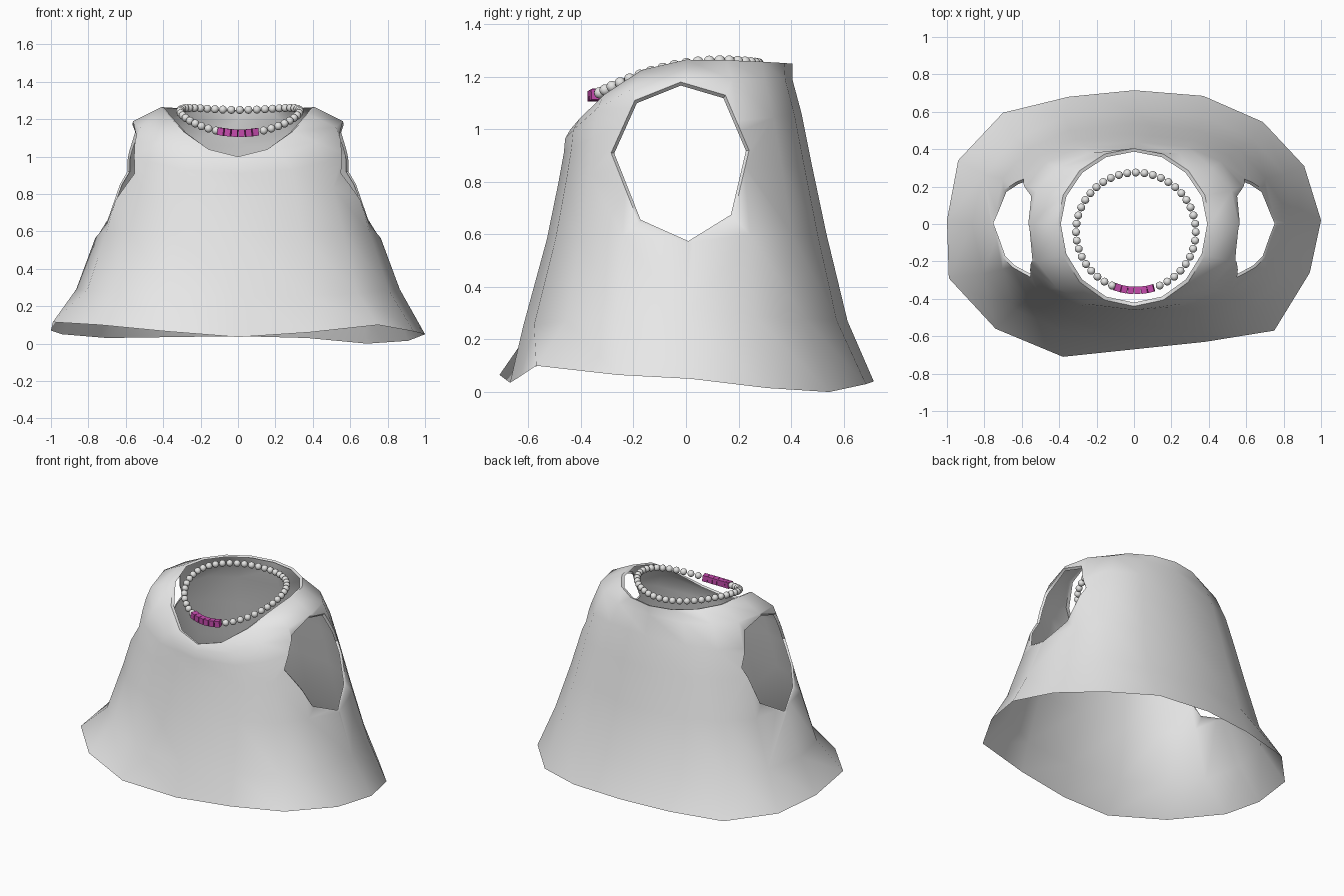
import bpy, bmesh, math
from mathutils import Vector, Matrix

if "Cube" in bpy.data.objects:
    bpy.data.objects.remove(bpy.data.objects["Cube"])

def material(name, rgb):
    m = bpy.data.materials.new(name)
    m.diffuse_color = (*rgb, 1)
    m.use_nodes = True
    m.node_tree.nodes["Principled BSDF"].inputs["Base Color"].default_value = m.diffuse_color
    return m

cloth = material("light_grey_cloth", (0.8, 0.8, 0.8))
pearl = material("pearl_grey", (0.78, 0.78, 0.77))
pink = material("magenta", (0.56, 0.07, 0.42))

def make_object(name, bm, mat):
    me = bpy.data.meshes.new(name)
    bm.to_mesh(me)
    bm.free()
    ob = bpy.data.objects.new(name, me)
    bpy.context.collection.objects.link(ob)
    me.materials.append(mat)
    return ob

def activate(ob):
    bpy.ops.object.select_all(action='DESELECT')
    ob.select_set(True)
    bpy.context.view_layer.objects.active = ob

def smooth(ob, angle):
    activate(ob)
    bpy.ops.object.shade_smooth_by_angle(angle=math.radians(angle))

# ---- garment body: 16-column loft from neckline down to an uneven hem
N = 16
def ring(a, yf, yb, zs, zf, zb, p):
    pts = []
    for k in range(N):
        t = 2 * math.pi * k / N
        c, s = math.cos(t), math.sin(t)
        x = math.copysign(abs(c) ** p, c) * a
        y = abs(s) ** p * (yb if s > 0 else -yf)
        z = zs + ((zb if s > 0 else zf) - zs) * s * s
        pts.append((x, y, z))
    return pts

# half width, front depth, back depth, z at side / front / back, squareness
rings = [ring(*r) for r in [
    (0.41, 0.44, 0.405, 1.265, 1.00, 1.25, 1.0),    # neckline
    (0.56, 0.46, 0.405, 1.19, 0.965, 1.19, 0.87),   # shoulder
    (0.615, 0.465, 0.44, 1.03, 0.91, 1.06, 0.8),    # upper chest
    (0.67, 0.485, 0.48, 0.86, 0.80, 0.86, 0.8),     # chest
    (0.75, 0.53, 0.535, 0.60, 0.58, 0.60, 0.82),    # waist
    (0.865, 0.62, 0.615, 0.29, 0.25, 0.27, 0.88),   # skirt
]]
rings.append([                                      # hem
    (1.0, .02, .05), (.91, .31, .015), (.69, .545, 0), (.37, .685, .03),
    (0, .715, .04), (-.35, .68, .035), (-.70, .595, .03), (-.94, .34, .05),
    (-1.0, .02, .07), (-.99, -.29, .115), (-.74, -.56, .10), (-.38, -.71, .065),
    (0, -.67, .035), (.38, -.63, .06), (.75, -.57, .10), (.94, -.26, .065)])

TOP, BOTTOM = 1.8, -0.6                             # temporary closing points
bm = bmesh.new()
loops = [[bm.verts.new(p) for p in r] for r in rings]
for upper, lower in zip(loops, loops[1:]):
    for k in range(N):
        j = (k + 1) % N
        bm.faces.new((upper[k], lower[k], lower[j], upper[j]))
for loop, z in ((loops[0], TOP), (loops[-1], BOTTOM)):
    tip = bm.verts.new((0, 0, z))
    for k in range(N):
        bm.faces.new((loop[k], loop[(k + 1) % N], tip))
bmesh.ops.recalc_face_normals(bm, faces=bm.faces)
garment = make_object("garment", bm, cloth)

# ---- armholes: one octagonal prism cut straight through both sides
octagon = [(-.02, 1.18), (.15, 1.13), (.24, .92), (.18, .665),
           (.01, .56), (-.18, .645), (-.285, .91), (-.195, 1.11)]
bm = bmesh.new()
ends = [[bm.verts.new((x, y, z)) for y, z in octagon] for x in (-1.5, 1.5)]
for e in ends:
    bm.faces.new(e)
for k in range(8):
    j = (k + 1) % 8
    bm.faces.new((ends[0][k], ends[0][j], ends[1][j], ends[1][k]))
bmesh.ops.recalc_face_normals(bm, faces=bm.faces)
cutter = make_object("armhole_cutter", bm, cloth)

mod = garment.modifiers.new("armholes", 'BOOLEAN')
mod.operation, mod.solver, mod.object = 'DIFFERENCE', 'EXACT', cutter
activate(garment)
bpy.ops.object.modifier_apply(modifier=mod.name)
bpy.data.objects.remove(cutter)

# open the shell: drop tunnel walls and closing cones, then fold narrow rims inward
bm = bmesh.new()
bm.from_mesh(garment.data)
def unwanted(f):
    xs = [v.co.x for v in f.verts]
    zs = [v.co.z for v in f.verts]
    return max(xs) - min(xs) > 0.7 or max(zs) > TOP - .1 or min(zs) < BOTTOM + .1
bmesh.ops.delete(bm, geom=[f for f in bm.faces if unwanted(f)], context='FACES')
border = [e for e in bm.edges
          if e.is_boundary and min(v.co.z for v in e.verts) > 0.3]
new = bmesh.ops.extrude_edge_only(bm, edges=border)["geom"]
for v in (g for g in new if isinstance(g, bmesh.types.BMVert)):
    if abs(v.co.x) > 0.48:                          # armhole rim
        centre = Vector((v.co.x - math.copysign(.015, v.co.x), -.02, .88))
        v.co = centre + (v.co - centre) * 0.955
        v.co.x -= math.copysign(.012, v.co.x)
    else:                                           # neck rim
        v.co = Vector((v.co.x * .955, v.co.y * .955, v.co.z - .006))
bm.to_mesh(garment.data)
bm.free()
smooth(garment, 45)

# ---- necklace: round beads with six square ones at the front
def on_string(t):
    y = -.04 + .315 * math.sin(t)
    return Vector((.01 + .32 * math.cos(t), y, 1.25 + .152 * y - .563 * y * y))

def frame(t):
    along = (on_string(t + .01) - on_string(t - .01)).normalized()
    side = along.cross(Vector((0, 0, 1))).normalized()
    up = side.cross(along)
    m = Matrix((along, side, up)).transposed().to_4x4()
    return Matrix.Translation(on_string(t)) @ m

FRONT = -math.pi / 2
CUBE_STEP = 0.113
half_gap = CUBE_STEP * 3 + .07                      # angle kept free for square beads
beads = bmesh.new()
COUNT = 39
for i in range(COUNT):
    t = FRONT + half_gap + (2 * math.pi - 2 * half_gap) * i / (COUNT - 1)
    bmesh.ops.create_uvsphere(beads, u_segments=12, v_segments=8, radius=.0215,
                              matrix=frame(t))
smooth(make_object("round_beads", beads, pearl), 60)

cubes = bmesh.new()
for i in range(6):
    t = FRONT - .03 + (i - 2.5) * CUBE_STEP
    bmesh.ops.create_cube(cubes, size=1, matrix=frame(t) @ Matrix.Diagonal((.033, .04, .04, 1)))
make_object("square_beads", cubes, pink)
